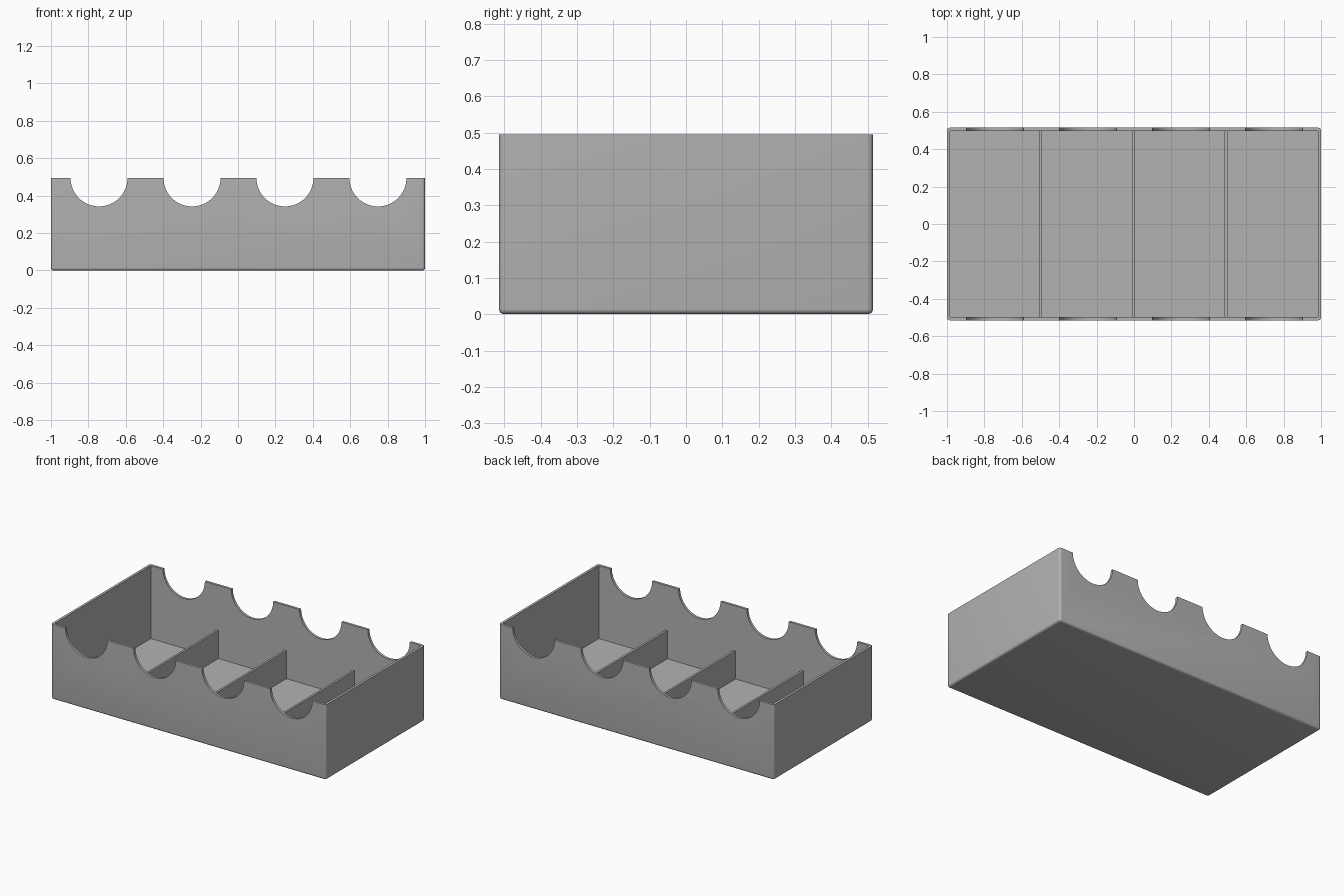
import bpy
import bmesh
from mathutils import Matrix, Vector

WIDTH, DEPTH, HEIGHT = 2.0, 1.03, 0.495
WALL, FLOOR = 0.0165, 0.015

cube = bpy.data.objects.get("Cube")
if cube:
    bpy.data.objects.remove(cube, do_unlink=True)

# Single plastic colour
grey = bpy.data.materials.new("light_grey")
grey.use_nodes = True
colour = (0.45, 0.45, 0.45, 1)
grey.diffuse_color = colour
grey.node_tree.nodes["Principled BSDF"].inputs["Base Color"].default_value = colour


def make_object(name, bm):
    mesh = bpy.data.meshes.new(name)
    bm.to_mesh(mesh)
    bm.free()
    mesh.materials.append(grey)
    obj = bpy.data.objects.new(name, mesh)
    bpy.context.collection.objects.link(obj)
    return obj


def box(size, z_min, x=0):
    bm = bmesh.new()
    centre = Vector((x, 0, z_min + size[2] / 2))
    bmesh.ops.create_cube(bm, size=1, matrix=Matrix.Translation(centre) @ Matrix.Diagonal((*size, 1)))
    return bm


def cut(obj, cutter):
    cutter.hide_render = True
    mod = obj.modifiers.new("cut", "BOOLEAN")
    mod.operation = "DIFFERENCE"
    mod.solver = "EXACT"
    mod.object = cutter
    bpy.context.view_layer.objects.active = obj
    bpy.ops.object.modifier_apply(modifier=mod.name)
    bpy.data.objects.remove(cutter, do_unlink=True)


# Outer shell, rounded on its upright and bottom edges
bm = box((WIDTH, DEPTH, HEIGHT), 0)
rounded = [e for e in bm.edges if min(v.co.z for v in e.verts) < 0.01]
bmesh.ops.bevel(bm, geom=rounded, offset=0.015, segments=5, profile=0.5, affect="EDGES")
tray = make_object("tray", bm)

# Hollow interior
cut(tray, make_object("interior_cutter",
                      box((WIDTH - 2 * WALL, DEPTH - 2 * WALL, HEIGHT), FLOOR)))

# Half-round notches through the front and back walls
for i in range(4):
    bm = bmesh.new()
    place = Matrix.Translation((-0.743 + 0.497 * i, 0, HEIGHT)) @ Matrix.Rotation(1.5707963, 4, "X")
    bmesh.ops.create_cone(bm, cap_ends=True, segments=64, radius1=0.1525, radius2=0.1525,
                          depth=DEPTH + 0.2, matrix=place)
    cut(tray, make_object("notch_cutter", bm))

bpy.ops.object.select_all(action="DESELECT")
tray.select_set(True)
bpy.context.view_layer.objects.active = tray
bpy.ops.object.shade_smooth_by_angle(angle=0.6)

# Low dividers between the four compartments
for name, x in (("left_divider", 0.492), ("middle_divider", -0.004), ("right_divider", -0.498)):
    make_object(name, box((0.014, DEPTH - 1.5 * WALL, 0.2 - FLOOR / 2), FLOOR / 2, x))
